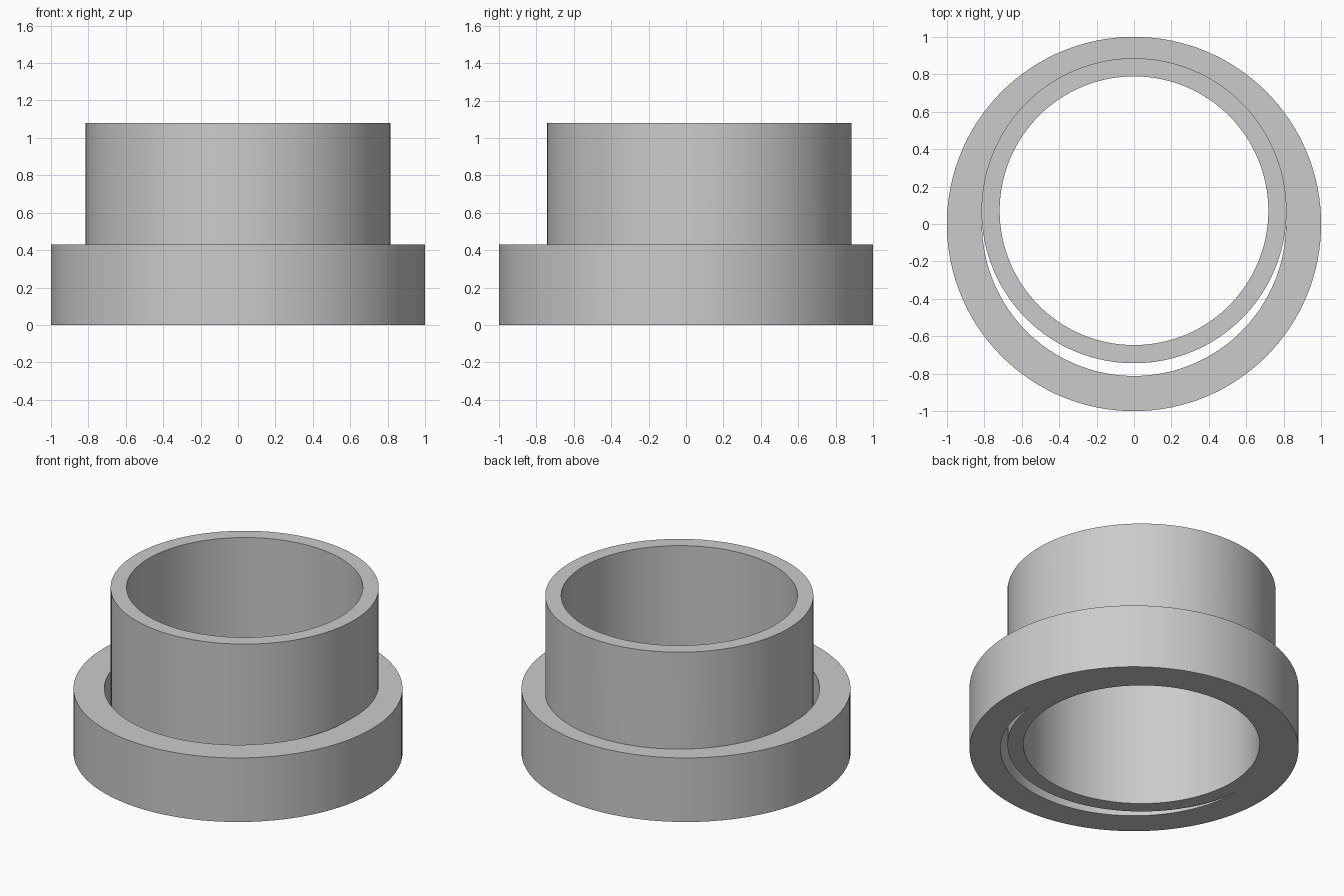
import bpy, bmesh, math

if "Cube" in bpy.data.objects:
    bpy.data.objects.remove(bpy.data.objects["Cube"])

SEGMENTS = 128


def make_tube(name, r_out, r_in, height, y=0.0):
    """Revolve a rectangular wall section into a closed hollow cylinder."""
    bm = bmesh.new()
    section = [(r_in, 0), (r_out, 0), (r_out, height), (r_in, height)]
    rings = []
    for i in range(SEGMENTS):
        a = 2 * math.pi * i / SEGMENTS
        rings.append([bm.verts.new((r * math.cos(a), y + r * math.sin(a), z))
                      for r, z in section])
    for i in range(SEGMENTS):
        a, b = rings[i], rings[(i + 1) % SEGMENTS]
        for k in range(4):
            n = (k + 1) % 4
            bm.faces.new((a[k], b[k], b[n], a[n]))
    bmesh.ops.recalc_face_normals(bm, faces=bm.faces)
    mesh = bpy.data.meshes.new(name)
    bm.to_mesh(mesh)
    bm.free()
    obj = bpy.data.objects.new(name, mesh)
    bpy.context.collection.objects.link(obj)
    return obj


# Wide base ring and the taller sleeve pushed against its back wall
body = make_tube("flanged_sleeve", 1.0, 0.812, 0.43)
sleeve = make_tube("sleeve", 0.815, 0.718, 1.08, y=0.071)

# Fuse them, leaving the crescent gap open at the front
bpy.context.view_layer.objects.active = body
body.select_set(True)
mod = body.modifiers.new("fuse", 'BOOLEAN')
mod.operation = 'UNION'
mod.solver = 'EXACT'
mod.object = sleeve
bpy.ops.object.modifier_apply(modifier=mod.name)
bpy.data.objects.remove(sleeve, do_unlink=True)

# Smooth walls, crisp rims
bpy.ops.object.shade_smooth_by_angle(angle=math.radians(30))
